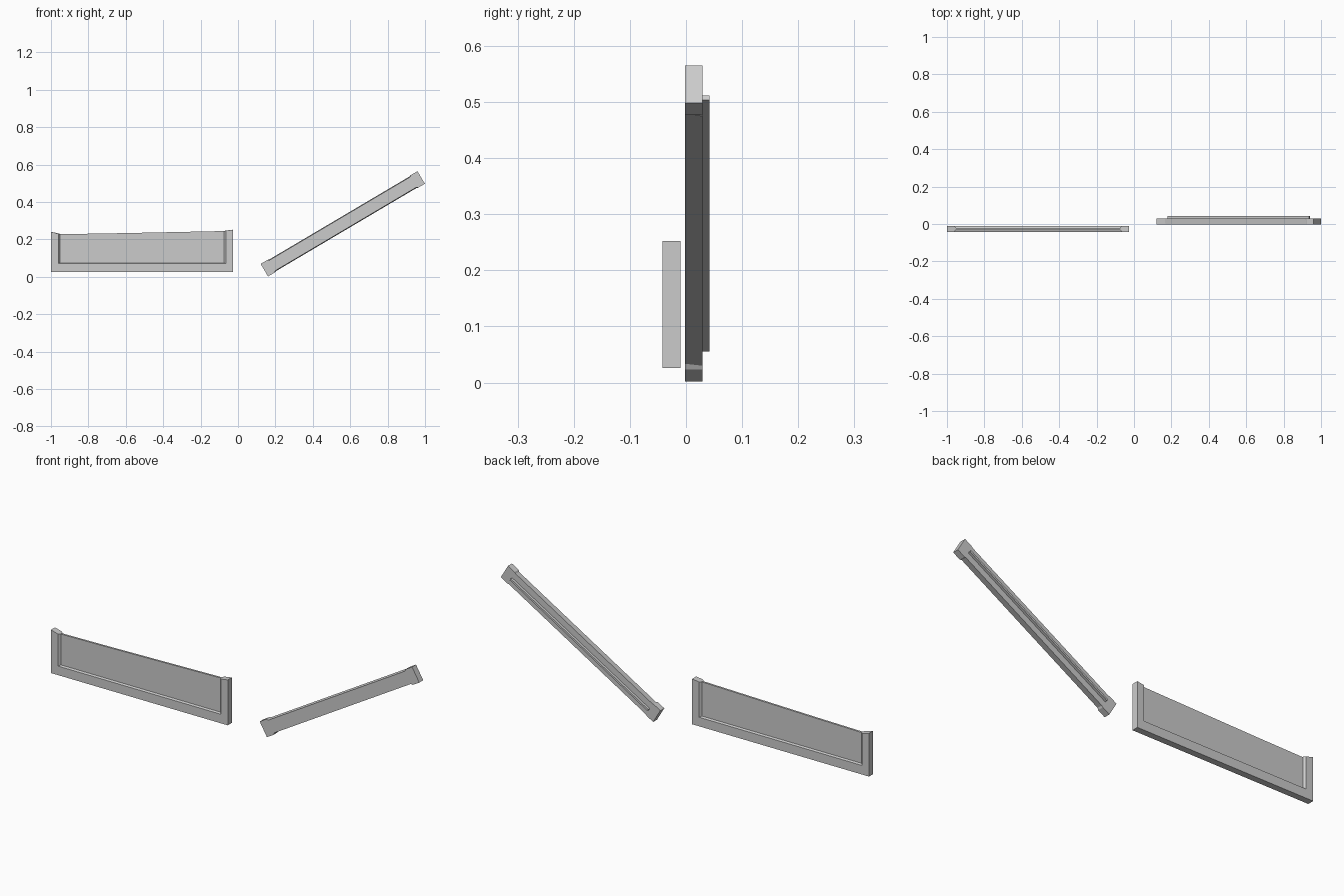
import bpy, bmesh, math
from mathutils import Matrix, Vector

if "Cube" in bpy.data.objects:
    bpy.data.objects.remove(bpy.data.objects["Cube"])

grey = bpy.data.materials.new("plain grey")
grey.diffuse_color = (0.6, 0.6, 0.6, 1)
grey.use_nodes = True
grey.node_tree.nodes["Principled BSDF"].inputs["Base Color"].default_value = grey.diffuse_color


def loft(name, a, b, matrix=None):
    """Solid between two matching rings of points."""
    bm = bmesh.new()
    va = [bm.verts.new(p) for p in a]
    vb = [bm.verts.new(p) for p in b]
    n = len(a)
    bm.faces.new(va)
    bm.faces.new(vb[::-1])
    for i in range(n):
        j = (i + 1) % n
        bm.faces.new((va[i], vb[i], vb[j], va[j]))
    bmesh.ops.recalc_face_normals(bm, faces=bm.faces)
    me = bpy.data.meshes.new(name)
    bm.to_mesh(me)
    bm.free()
    me.materials.append(grey)
    ob = bpy.data.objects.new(name, me)
    bpy.context.collection.objects.link(ob)
    if matrix:
        ob.matrix_world = matrix
    return ob


# Upright framed panel, centred on this depth
YC, T, P = -0.026, 0.016, 0.005
BOTTOM = 0.026


def post(name, outer, inner, z_outer, z_inner):
    # post whose inner side bevels down to the thin panel
    s = 0.009 if inner > outer else -0.009
    plan = [(outer, -T), (inner, -T), (inner + s, -P),
            (inner + s, P), (inner, T), (outer, T)]

    def top(x):
        return z_outer if x == outer else z_inner
    loft(name, [(x, YC + y, BOTTOM) for x, y in plan],
         [(x, YC + y, top(x)) for x, y in plan])


post("left_post", -1.0, -0.961, 0.241, 0.230)
post("right_post", -0.027, -0.065, 0.252, 0.246)

# Bottom rail with bevelled top
section = [(-T, BOTTOM), (T, BOTTOM), (T, 0.071), (P, 0.075), (-P, 0.075), (-T, 0.071)]
loft("bottom_rail", [(-0.962, YC + y, z) for y, z in section],
     [(-0.064, YC + y, z) for y, z in section])

# Thin panel with a gently rising top edge
outline = [(-0.96, 0.06), (-0.066, 0.06), (-0.066, 0.245), (-0.40, 0.238),
           (-0.70, 0.232), (-0.96, 0.228)]
loft("thin_panel", [(x, YC - P, z) for x, z in outline],
     [(x, YC + P, z) for x, z in outline])

# Tilted bar, built along local x and then rotated
M = Matrix.Translation(Vector((0.56, 0, 0.2835))) @ Matrix.Rotation(-math.radians(30.6), 4, 'Y')
HALF, W, Y0, Y1 = 0.487, 0.039, -0.002, 0.029


def ring(x, w_front, w_back):
    return [(x, Y0, -w_front), (x, Y0, w_front), (x, Y1, w_back), (x, Y1, -w_back)]


for side, label in ((-1, "lower"), (1, "upper")):
    loft(label + "_end_block", ring(side * HALF, W, W), ring(side * 0.445, W, W), M)
    # bevel from the block down to the bar
    loft(label + "_end_bevel", ring(side * 0.445, W, W), ring(side * 0.437, 0.032, 0.036), M)

loft("tilted_bar", ring(-0.437, 0.032, 0.036), ring(0.437, 0.032, 0.036), M)

# Thin fin along the back of the bar
loft("back_fin", [(-0.44, y, z) for y, z in ((0.02, -P), (0.0415, -P), (0.0415, P), (0.02, P))],
     [(0.44, y, z) for y, z in ((0.02, -P), (0.0415, -P), (0.0415, P), (0.02, P))], M)
